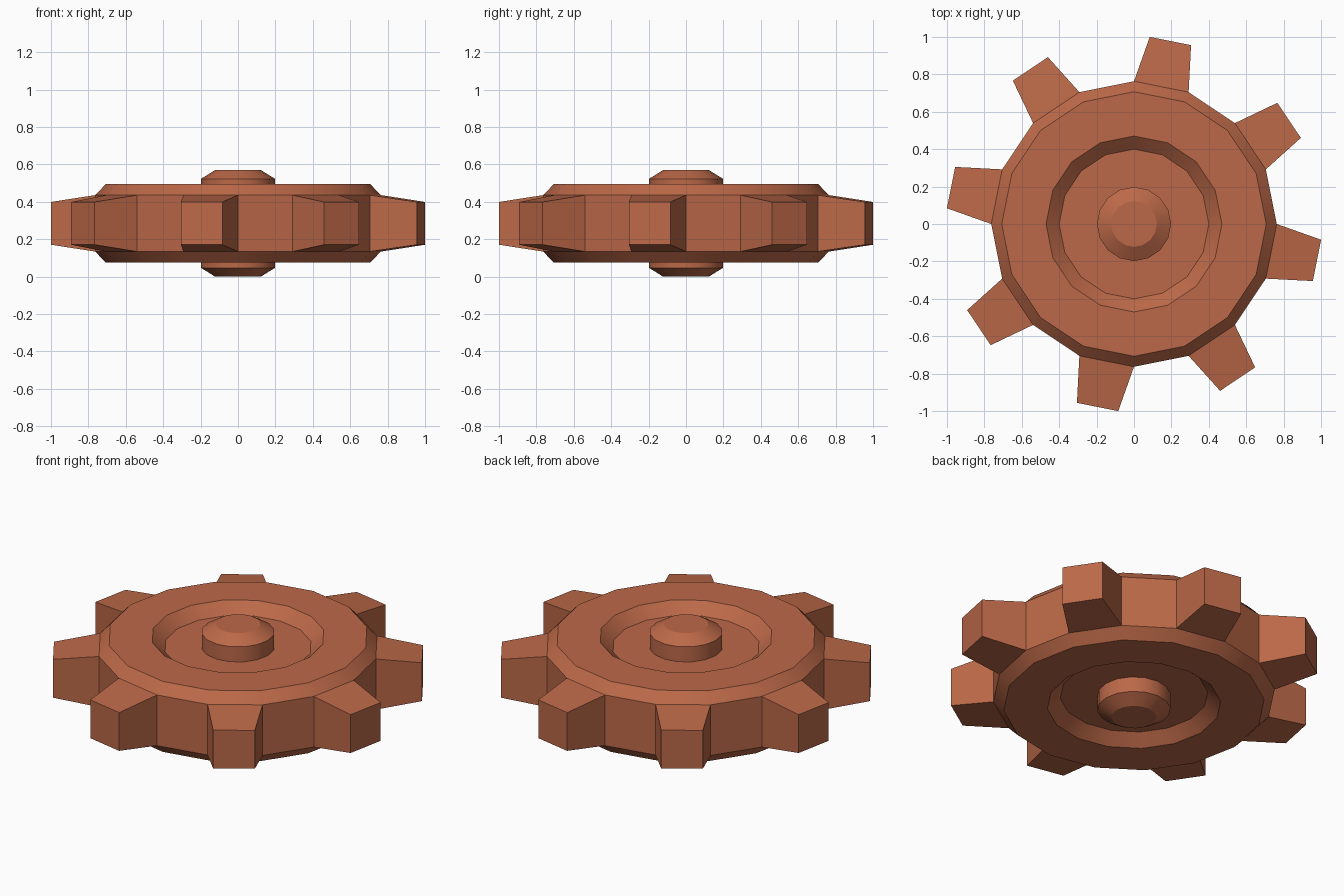
import bpy, bmesh, math
from mathutils import Vector

if "Cube" in bpy.data.objects:
    bpy.data.objects.remove(bpy.data.objects["Cube"])

SIDES = 16
MID = 0.285          # mid height; the gear is symmetric above and below it

copper = bpy.data.materials.new("copper")
copper.diffuse_color = (0.50, 0.14, 0.065, 1)
copper.use_nodes = True
copper.node_tree.nodes["Principled BSDF"].inputs["Base Color"].default_value = copper.diffuse_color


def lathe(bm, half_profile):
    """Revolve (radius, height above middle) points, mirrored below, with end caps."""
    profile = half_profile + [(r, -h) for r, h in reversed(half_profile)]
    rings = [[bm.verts.new((r * math.cos(a), r * math.sin(a), MID + h))
              for a in (2 * math.pi * i / SIDES for i in range(SIDES))]
             for r, h in profile]
    bands = []
    for up, low in zip(rings, rings[1:]):
        bands.append([bm.faces.new((up[i], low[i], low[(i + 1) % SIDES], up[(i + 1) % SIDES]))
                      for i in range(SIDES)])
    bm.faces.new(rings[0])
    bm.faces.new(rings[-1][::-1])
    return bands


def finish(bm, name):
    bmesh.ops.recalc_face_normals(bm, faces=bm.faces)
    mesh = bpy.data.meshes.new(name)
    bm.to_mesh(mesh)
    bm.free()
    mesh.materials.append(copper)
    obj = bpy.data.objects.new(name, mesh)
    bpy.context.collection.objects.link(obj)
    bpy.ops.object.select_all(action='DESELECT')
    obj.select_set(True)
    bpy.context.view_layer.objects.active = obj
    bpy.ops.object.shade_smooth_by_angle(angle=math.radians(30))


# Wheel with recessed discs on both sides and a chamfered rim
bm = bmesh.new()
bands = lathe(bm, [(0.40, 0.148), (0.47, 0.21), (0.707, 0.21), (0.763, 0.151)])
rim = bands[3]

# Tapered teeth pulled out of every other rim face
for face in rim[1::2]:
    out = face.calc_center_median()
    out.z = 0
    out.normalize()
    tip = bmesh.ops.extrude_discrete_faces(bm, faces=[face])["faces"][0]
    centre = tip.calc_center_median()
    target = out * 0.9975 + Vector((0, 0, MID))
    for v in tip.verts:
        v.co = target + (v.co - centre) * 0.757
finish(bm, "gear_wheel")

# Hub with chamfered ends passing through the wheel
bm = bmesh.new()
lathe(bm, [(0.122, 0.285), (0.198, 0.238)])
finish(bm, "hub")
